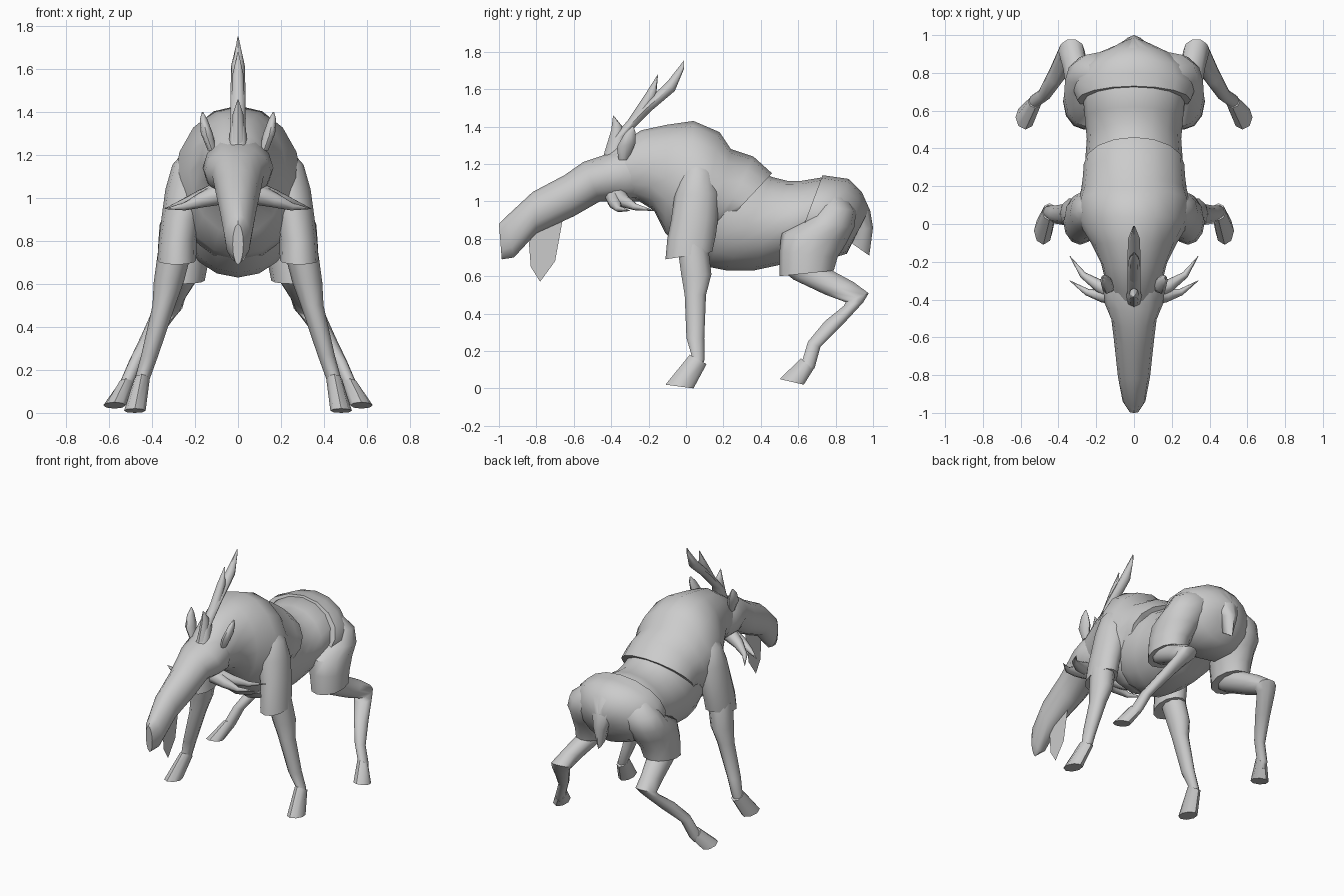
import bpy
import bmesh
from math import cos, sin, pi, radians
from mathutils import Vector

default_cube = bpy.data.objects.get("Cube")
if default_cube:
    bpy.data.objects.remove(default_cube, do_unlink=True)

# Single clay-grey material for the whole animal
grey = bpy.data.materials.new("plain_grey")
grey.use_nodes = True
clay = (.6, .6, .6, 1)
grey.diffuse_color = clay
grey.node_tree.nodes["Principled BSDF"].inputs["Base Color"].default_value = clay


def finish(name, builder):
    """Turn a bmesh into a smooth shaded object with the grey material."""
    bmesh.ops.recalc_face_normals(builder, faces=builder.faces[:])
    mesh = bpy.data.meshes.new(name)
    builder.to_mesh(mesh)
    builder.free()
    mesh.materials.append(grey)
    part = bpy.data.objects.new(name, mesh)
    bpy.context.collection.objects.link(part)
    bpy.ops.object.select_all(action="DESELECT")
    part.select_set(True)
    bpy.context.view_layer.objects.active = part
    bpy.ops.object.shade_smooth_by_angle(angle=radians(50))


def skin(name, rings):
    """Join equal-sized rings of points into a closed surface."""
    builder = bmesh.new()
    rings = [[builder.verts.new(point) for point in ring] for ring in rings]
    for ring, following in zip(rings, rings[1:]):
        for step in range(len(ring)):
            builder.faces.new((ring[step - 1], ring[step],
                               following[step], following[step - 1]))
    builder.faces.new(rings[0])
    builder.faces.new(rings[-1])
    finish(name, builder)


def oval(middle, across, reach, sides):
    """Points around an oval given by its two half axes."""
    angles = [2 * pi * step / sides for step in range(sides)]
    return [middle + across * cos(angle) + reach * sin(angle) for angle in angles]


def loft(name, sections, side=1, sides=12):
    """Skin oval rings; each ring spans two side-outline points.

    A section is (y, z, y, z, half width) or (y, z, y, z, centre x, half width).
    """
    rings = []
    for section in sections:
        first_y, first_z, second_y, second_z = section[:4]
        centre_x = section[4] * side if len(section) > 5 else 0
        first = Vector((centre_x, first_y, first_z))
        second = Vector((centre_x, second_y, second_z))
        across = Vector((section[-1], 0, 0))
        rings.append(oval((first + second) / 2, across, (first - second) / 2, sides))
    skin(name, rings)


def spike(name, path, radius, side):
    """Curved cone that tapers along a path of points."""
    points = [Vector((x * side, y, z)) for x, y, z in path]
    rings = []
    for index, point in enumerate(points):
        before, after = points[max(index - 1, 0)], points[min(index + 1, len(points) - 1)]
        turn = (after - before).to_track_quat("Z", "Y")
        size = radius * (1.03 - index / (len(points) - 1))
        rings.append(oval(point, turn @ Vector((size, 0, 0)),
                          turn @ Vector((0, size, 0)), 8))
    skin(name, rings)


# Long drooping head, from nose to nape
loft("head", [
    (-1, .88, -.985, .69, .025),
    (-.96, .92, -.92, .7, .06),
    (-.82, 1.05, -.8, .83, .085),
    (-.65, 1.14, -.6, .92, .105),
    (-.55, 1.21, -.46, 1, .12),
    (-.46, 1.24, -.38, 1, .155),
    (-.36, 1.28, -.3, 1, .165),
    (-.25, 1.3, -.2, 1, .12),
])

# Neck, shoulder hump and chest, ending in a slanted seam
loft("forequarters", [
    (-.46, 1.22, -.36, 1.02, .1),
    (-.36, 1.3, -.25, 1, .15),
    (-.24, 1.38, -.17, .95, .175),
    (-.1, 1.41, -.11, .83, .225),
    (.04, 1.43, -.02, .73, .295),
    (.18, 1.37, .06, .71, .3),
    (.24, 1.28, .12, .74, .28),
    (.36, 1.24, .15, .8, .27),
    (.46, 1.15, .17, .84, .267),
], sides=16)

# Belly and loin between the two seams
loft("abdomen", [
    (.2, 1.25, 0, .75, .24),
    (.36, 1.19, .12, .65, .258),
    (.46, 1.13, .22, .63, .258),
    (.54, 1.11, .36, .63, .25),
    (.62, 1.11, .5, .66, .26),
    (.74, 1.13, .6, .72, .27),
    (.85, 1.05, .75, .75, .25),
], sides=16)

# Rounded rump
loft("rump", [
    (.73, 1.14, .58, .74, .3),
    (.8, 1.13, .64, .7, .325),
    (.87, 1.12, .76, .69, .28),
    (.93, 1.06, .86, .72, .2),
    (.98, .96, .9, .8, .08),
], sides=16)

# Short hanging tail, broad at the root
loft("tail", [
    (.87, 1.11, .78, 1, .12),
    (.94, 1.05, .84, .97, .1),
    (.985, .95, .88, .92, .075),
    (1, .86, .9, .84, .05),
    (.98, .71, .88, .78, .015),
], sides=8)

# Single antler on the centre line with two forward prongs
loft("antler_beam", [
    (-.45, 1.22, -.33, 1.25, .045),
    (-.41, 1.32, -.31, 1.36, .035),
    (-.27, 1.48, -.19, 1.48, .035),
    (-.1, 1.64, -.06, 1.59, .032),
    (-.01, 1.755, -.01, 1.71, .004),
], sides=8)
loft("antler_front_prong", [
    (-.44, 1.25, -.34, 1.32, .03),
    (-.4, 1.38, -.34, 1.4, .025),
    (-.39, 1.46, -.38, 1.45, .003),
], sides=8)
loft("antler_upper_prong", [
    (-.32, 1.42, -.22, 1.46, .03),
    (-.22, 1.57, -.16, 1.56, .028),
    (-.15, 1.68, -.15, 1.67, .003),
], sides=8)

# Flat beard below the jaw, a single upright sheet
beard = bmesh.new()
outline = ((-.66, .9), (-.82, .82), (-.84, .78), (-.83, .65), (-.78, .57), (-.7, .68))
beard.faces.new([beard.verts.new((0, y, z)) for y, z in outline])
finish("beard", beard)

# Paired parts
for label, side in (("left", 1), ("right", -1)):
    loft(label + "_ear", [
        (-.36, 1.22, -.31, 1.22, .12, .02),
        (-.37, 1.29, -.27, 1.31, .145, .028),
        (-.33, 1.36, -.27, 1.37, .16, .018),
        (-.29, 1.4, -.28, 1.4, .165, .003),
    ], side, sides=8)

    # Swept cheek spikes
    spike(label + "_rear_cheek_spike", [
        (.08, -.37, 1.03), (.18, -.33, 1), (.27, -.27, .97), (.34, -.17, .95),
    ], .05, side)
    spike(label + "_front_cheek_spike", [
        (.08, -.38, 1.02), (.17, -.38, .99), (.25, -.36, .96), (.34, -.3, .95),
    ], .05, side)

    # Front leg: broad shoulder, slim leg and flared hoof
    loft(label + "_shoulder", [
        (0, 1.28, .12, 1.27, .1, .1),
        (-.03, 1.16, .16, 1.15, .2, .105),
        (-.06, 1.04, .18, 1.04, .235, .103),
        (-.08, .9, .17, .9, .265, .092),
        (-.1, .8, .16, .82, .28, .088),
        (-.11, .69, .14, .73, .285, .09),
    ], side)
    loft(label + "_front_leg", [
        (-.05, .76, .12, .78, .29, .08),
        (-.03, .61, .14, .61, .322, .07),
        (-.01, .5, .11, .5, .345, .053),
        (0, .27, .1, .27, .41, .04),
        (.03, .17, .1, .15, .445, .035),
        (.01, .13, .08, .1, .455, .03),
    ], side, sides=10)
    loft(label + "_front_hoof", [
        (.02, .18, .11, .13, .448, .037),
        (-.11, .02, .04, 0, .48, .05),
    ], side, sides=8)

    # Hind leg: thigh, bent shank with hock, and hoof
    loft(label + "_thigh", [
        (.74, 1.08, .84, 1.06, .1, .1),
        (.69, .98, .91, .95, .18, .15),
        (.62, .89, .9, .86, .215, .15),
        (.51, .83, .86, .78, .235, .135),
        (.5, .73, .81, .7, .255, .12),
        (.5, .6, .79, .63, .265, .11),
    ], side)
    loft(label + "_hind_leg", [
        (.7, .72, .52, .62, .27, .08),
        (.78, .635, .57, .58, .275, .078),
        (.9, .57, .74, .5, .31, .065),
        (.98, .51, .85, .46, .33, .07),
        (.95, .46, .84, .44, .35, .06),
        (.84, .34, .74, .36, .41, .045),
        (.72, .22, .65, .25, .475, .035),
        (.69, .11, .62, .15, .52, .035),
        (.66, .07, .59, .11, .535, .03),
    ], side, sides=10)
    loft(label + "_hind_hoof", [
        (.68, .1, .615, .16, .522, .038),
        (.63, .02, .5, .05, .575, .052),
    ], side, sides=8)
